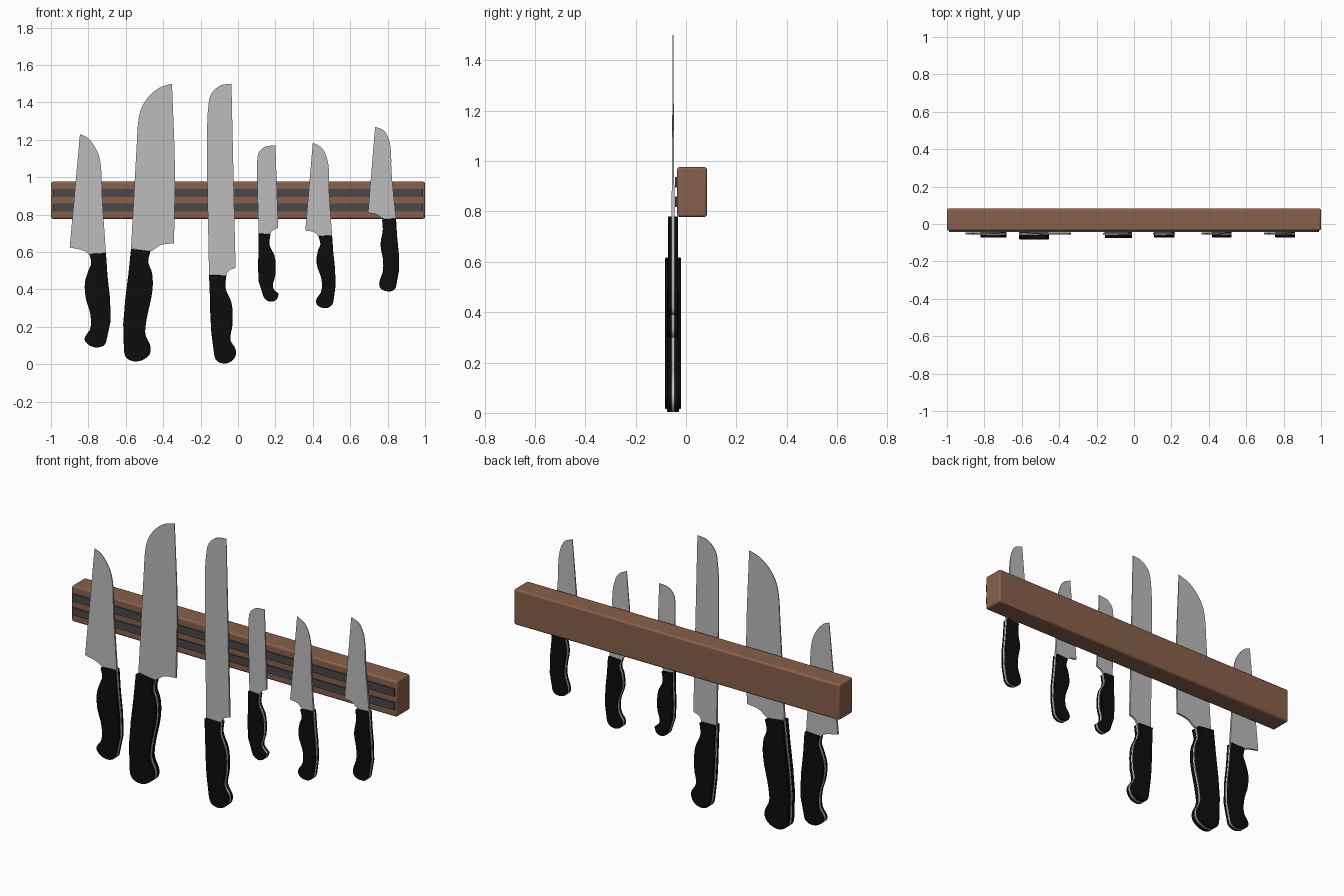
import bpy, bmesh, math
from mathutils import Vector

if "Cube" in bpy.data.objects:
    bpy.data.objects.remove(bpy.data.objects["Cube"])


def material(name, rgb):
    m = bpy.data.materials.new(name)
    m.diffuse_color = (*rgb, 1)
    m.use_nodes = True
    m.node_tree.nodes["Principled BSDF"].inputs["Base Color"].default_value = m.diffuse_color
    return m


WOOD = material("brown wood", (0.25, 0.118, 0.07))
MAGNET = material("dark grey magnet", (0.065, 0.065, 0.065))
STEEL = material("brushed steel", (0.5, 0.5, 0.5))
BLACK = material("black handle", (0.004, 0.004, 0.004))
BLADE_Y = -0.0515


def finish(bm, name, mat, bevel=0.0, segments=2):
    bmesh.ops.recalc_face_normals(bm, faces=bm.faces)
    me = bpy.data.meshes.new(name)
    bm.to_mesh(me)
    bm.free()
    ob = bpy.data.objects.new(name, me)
    bpy.context.collection.objects.link(ob)
    me.materials.append(mat)
    if bevel:
        b = ob.modifiers.new("soft edges", 'BEVEL')
        b.width, b.segments, b.limit_method = bevel, segments, 'ANGLE'
        b.angle_limit = math.radians(50)
    bpy.ops.object.select_all(action='DESELECT')
    ob.select_set(True)
    bpy.context.view_layer.objects.active = ob
    bpy.ops.object.shade_smooth_by_angle(angle=math.radians(35))
    return ob


def box(name, lo, hi, mat, bevel=0.0):
    bm = bmesh.new()
    bmesh.ops.create_cube(bm, size=1)
    for v in bm.verts:
        v.co = [(a + b) / 2 + c * (b - a) for a, b, c in zip(lo, hi, v.co)]
    return finish(bm, name, mat, bevel, 3)


def smooth_outline(pts, steps=4):
    """Closed Hermite curve through the points; sharp turns stay corners."""
    p = [Vector(q) for q in pts]
    n = len(p)
    d = [(p[(i + 1) % n] - p[i]).normalized() for i in range(n)]

    def tangent(i, own):
        a, b = d[i - 1], d[i]
        return own if a.dot(b) < math.cos(math.radians(55)) else (a + b).normalized()

    out = []
    for i in range(n):
        j = (i + 1) % n
        ln = (p[j] - p[i]).length
        t0, t1 = tangent(i, d[i]) * ln, tangent(j, d[i]) * ln
        for s in range(steps):
            t = s / steps
            out.append(p[i] * (2*t**3 - 3*t*t + 1) + t0 * (t**3 - 2*t*t + t)
                       + p[j] * (3*t*t - 2*t**3) + t1 * (t**3 - t*t))
    return out


def plate(name, outline, y_front, y_back, mat, bevel=0.0):
    """Solid between two depth functions of height z."""
    bm = bmesh.new()
    f = [bm.verts.new((x, y_front(z), z)) for x, z in outline]
    b = [bm.verts.new((x, y_back(z), z)) for x, z in outline]
    bm.faces.new(f)
    bm.faces.new(b[::-1])
    n = len(f)
    for i in range(n):
        j = (i + 1) % n
        bm.faces.new((f[i], b[i], b[j], f[j]))
    return finish(bm, name, mat, bevel)


def knife(name, half_depth, blade, handle):
    # blade, thinning towards the tip
    zs = [z for _, z in blade]
    z0, z1 = min(zs), max(zs)

    def half(z):
        return 0.006 - 0.0045 * (z - z0) / (z1 - z0)

    plate(name + "_blade", smooth_outline(blade),
          lambda z: BLADE_Y - half(z), lambda z: BLADE_Y + half(z), STEEL)
    # full tang between two handle scales
    grip = smooth_outline(handle)
    plate(name + "_tang", grip, lambda z: BLADE_Y - 0.006, lambda z: BLADE_Y + 0.006, STEEL)
    for side, s in (("front", -1), ("back", 1)):
        plate(f"{name}_handle_{side}", grip,
              lambda z: BLADE_Y + s * 0.006, lambda z: BLADE_Y + s * half_depth, BLACK, 0.003)


# wall bar with two magnetic strips
box("wooden_bar", (-1, -0.035, 0.778), (1, 0.083, 0.976), WOOD, 0.01)
for label, z in (("lower", 0.839), ("upper", 0.915)):
    box(f"{label}_magnet_strip", (-0.99, -0.043, z - 0.021), (0.988, -0.02, z + 0.021), MAGNET)

knife("chef_knife", 0.022,
      [(-.845, 1.23), (-.81, 1.215), (-.77, 1.17), (-.745, 1.12), (-.733, 1.06), (-.727, .91),
       (-.706, .594), (-.79, .585), (-.82, .605), (-.9, .625)],
      [(-.795, .59), (-.706, .595), (-.706, .115), (-.722, .098), (-.76, .09), (-.80, .105),
       (-.82, .13), (-.818, .145), (-.79, .19), (-.79, .27), (-.815, .36), (-.818, .44),
       (-.80, .50), (-.785, .54)])

knife("large_knife", 0.031,
      [(-.353, 1.5), (-.417, 1.48), (-.476, 1.433), (-.519, 1.364), (-.535, 1.283), (-.54, 1.2),
       (-.572, .62), (-.47, .604), (-.455, .61), (-.417, .636), (-.342, .647), (-.337, 1.04)],
      [(-.572, .617), (-.468, .604), (-.48, .55), (-.46, .49), (-.457, .40), (-.492, .22),
       (-.495, .16), (-.467, .09), (-.475, .05), (-.54, .015), (-.597, .035), (-.61, .08)])

knife("slicing_knife", 0.024,
      [(-.035, 1.5), (-.095, 1.49), (-.144, 1.444), (-.16, 1.364), (-.165, 1.257),
       (-.155, .476), (-.065, .47), (-.05, .5), (-.013, .515)],
      [(-.155, .478), (-.062, .475), (-.067, .41), (-.035, .33), (-.03, .21), (-.04, .13),
       (-.01, .07), (-.025, .025), (-.07, .004), (-.115, .02), (-.13, .07)])

knife("utility_knife", 0.02,
      [(.2, 1.17), (.145, 1.163), (.112, 1.134), (.102, 1.08), (.102, 1.03), (.11, .70),
       (.17, .69), (.18, .71), (.215, .73)],
      [(.11, .70), (.174, .695), (.168, .64), (.195, .58), (.2, .48), (.187, .41),
       (.218, .375), (.205, .345), (.17, .335), (.137, .36)])

knife("paring_knife", 0.02,
      [(.4, 1.185), (.45, 1.155), (.476, 1.1), (.486, 1.04), (.487, .93), (.503, .69),
       (.43, .685), (.41, .705), (.36, .715)],
      [(.43, .685), (.503, .69), (.51, .335), (.495, .31), (.465, .30), (.425, .315),
       (.417, .34), (.445, .39), (.447, .45), (.42, .54), (.428, .61), (.44, .64)])

knife("short_knife", 0.02,
      [(.733, 1.27), (.78, 1.25), (.807, 1.2), (.818, 1.134), (.82, 1.04), (.845, .78),
       (.77, .78), (.745, .8), (.695, .81)],
      [(.77, .775), (.845, .78), (.845, .415), (.83, .395), (.80, .39), (.763, .405),
       (.755, .43), (.775, .5), (.775, .56), (.762, .64), (.774, .72)])
